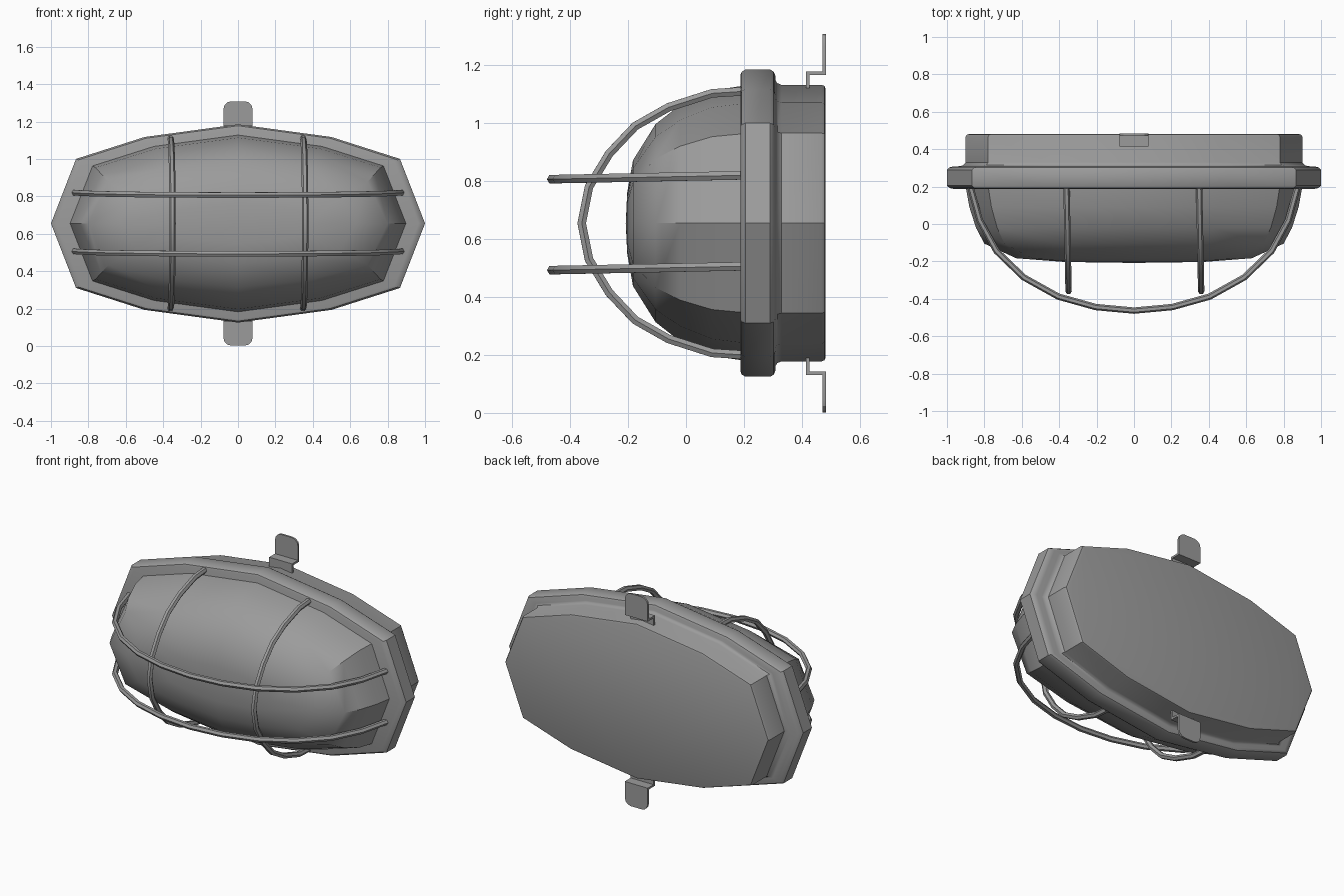
import bpy, bmesh, math
from mathutils import Vector

cube = bpy.data.objects.get("Cube")
if cube:
    bpy.data.objects.remove(cube, do_unlink=True)

MID = 0.655  # height of the lamp's centre line

grey = bpy.data.materials.new("plain_grey")
grey.use_nodes = True
COLOUR = (0.33, 0.33, 0.33, 1)
grey.diffuse_color = COLOUR
grey.node_tree.nodes["Principled BSDF"].inputs["Base Color"].default_value = COLOUR

# Ten-sided-looking outline: one quarter, mirrored to all four
quarter = [(1, 0), (0.866, 0.345), (0.5, 0.462), (0, 0.53)]
half = quarter + [(-x, z) for x, z in quarter[-2::-1]]
OUTLINE = half + [(x, -z) for x, z in half[-2:0:-1]]


def finish(obj, angle=35):
    obj.data.materials.append(grey)
    bpy.ops.object.select_all(action='DESELECT')
    obj.select_set(True)
    bpy.context.view_layer.objects.active = obj
    bpy.ops.object.shade_smooth_by_angle(angle=math.radians(angle))


def add_mesh(name, bm, angle=35):
    bmesh.ops.recalc_face_normals(bm, faces=bm.faces[:])
    mesh = bpy.data.meshes.new(name)
    bm.to_mesh(mesh)
    bm.free()
    obj = bpy.data.objects.new(name, mesh)
    bpy.context.collection.objects.link(obj)
    finish(obj, angle)
    return obj


def loft(name, rings, tip=None, angle=35):
    """Skin the outline through (y, x scale, z scale) rings, front to back."""
    bm = bmesh.new()
    loops = [[bm.verts.new((x * sx, y, MID + z * sz)) for x, z in OUTLINE]
             for y, sx, sz in rings]
    n = len(OUTLINE)
    for a, b in zip(loops, loops[1:]):
        for i in range(n):
            j = (i + 1) % n
            bm.faces.new((a[i], a[j], b[j], b[i]))
    bm.faces.new(loops[-1])
    if tip is None:
        bm.faces.new(loops[0])
    else:
        point = bm.verts.new((0, tip, MID))
        for i in range(n):
            bm.faces.new((point, loops[0][i], loops[0][(i + 1) % n]))
    return add_mesh(name, bm, angle)


# Housing: rounded front rim, fillet, back body
profile = [(0.188, 0.965), (0.192, 0.985), (0.205, 1.0), (0.29, 1.0),
           (0.302, 0.988), (0.308, 0.965), (0.309, 0.93), (0.315, 0.912),
           (0.33, 0.9), (0.468, 0.9), (0.478, 0.893), (0.482, 0.875)]
loft("housing", [(y, s, s) for y, s in profile])

# Domed cover
loft("glass_cover", [(-0.203, 0.37, 0.2), (-0.183, 0.63, 0.41),
                     (-0.105, 0.8, 0.645), (-0.02, 0.845, 0.77),
                     (0.09, 0.88, 0.865), (0.2, 0.9, 0.895)],
     tip=-0.208, angle=40)


# Guard bars
def bar(name, points):
    curve = bpy.data.curves.new(name, 'CURVE')
    curve.dimensions = '3D'
    curve.bevel_depth = 0.017
    curve.bevel_resolution = 1
    curve.use_fill_caps = True
    spline = curve.splines.new('POLY')
    spline.points.add(len(points) - 1)
    for p, co in zip(spline.points, points):
        p.co = (*co, 1)
    obj = bpy.data.objects.new(name, curve)
    bpy.context.collection.objects.link(obj)
    bpy.ops.object.select_all(action='DESELECT')
    obj.select_set(True)
    bpy.context.view_layer.objects.active = obj
    bpy.ops.object.convert(target='MESH')
    finish(bpy.context.object, 50)


def arch(side):
    return [(-a, y) for a, y in side] + side[-2::-1]


across = arch([(0.875, 0.2), (0.825, 0.02), (0.735, -0.145), (0.59, -0.285),
               (0.405, -0.388), (0.205, -0.444), (0, -0.463)])
upright = arch([(0.455, 0.2), (0.448, 0.09), (0.4, -0.06), (0.335, -0.175),
                (0.24, -0.265), (0.125, -0.335), (0, -0.36)])
for label, z in (("upper", 0.816), ("lower", 0.502)):
    bar(label + "_guard_bar", [(x, y, z + 0.02 * y) for x, y in across])
for label, x in (("left", 0.352), ("right", -0.357)):
    bar(label + "_guard_bar", [(x - 0.02 * y, y, MID + h) for h, y in upright])


# Stepped mounting tabs, top and bottom
def mounting_tab(name, sign):
    section = [(0.414, 0.45), (0.414, 0.524), (0.471, 0.524), (0.471, 0.653),
               (0.483, 0.653), (0.483, 0.512), (0.426, 0.512), (0.426, 0.45)]
    bm = bmesh.new()
    face = bm.faces.new([bm.verts.new((-0.078, y, MID + sign * h)) for y, h in section])
    new = bmesh.ops.extrude_face_region(bm, geom=[face])["geom"]
    bmesh.ops.translate(bm, vec=Vector((0.156, 0, 0)),
                        verts=[v for v in new if isinstance(v, bmesh.types.BMVert)])
    corners = [e for e in bm.edges
               if all(abs(v.co.z - MID) > 0.64 for v in e.verts)
               and abs(e.verts[0].co.x - e.verts[1].co.x) < 0.01]
    bmesh.ops.bevel(bm, geom=corners, offset=0.042, segments=3,
                    profile=0.5, affect='EDGES')
    add_mesh(name, bm, 25)


mounting_tab("top_mounting_tab", 1)
mounting_tab("bottom_mounting_tab", -1)
